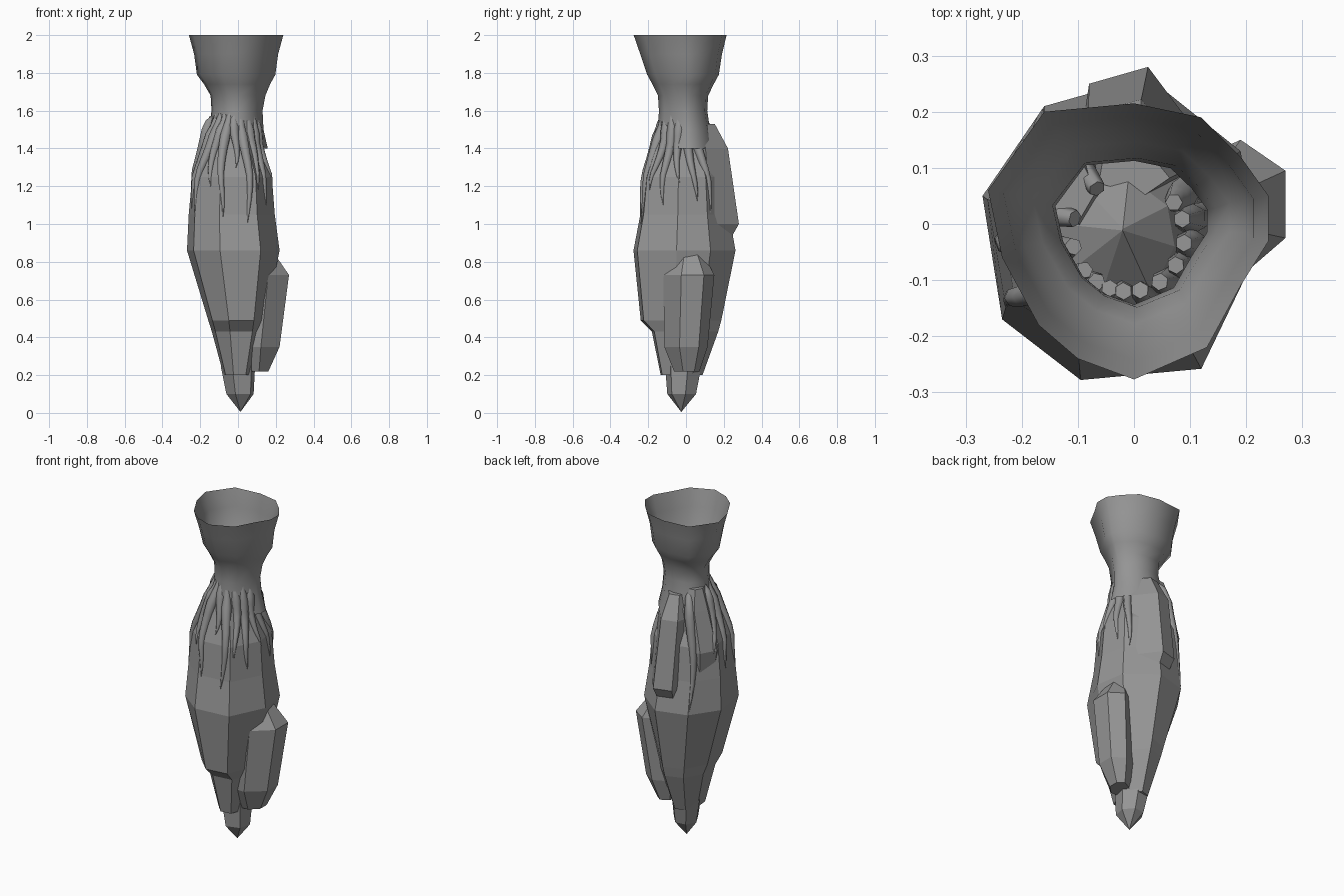
import bpy, bmesh, math
from mathutils import Vector
from mathutils.bvhtree import BVHTree

if "Cube" in bpy.data.objects:
    bpy.data.objects.remove(bpy.data.objects["Cube"])

stone = bpy.data.materials.new("stone grey")
stone.use_nodes = True
grey = (0.3, 0.3, 0.3, 1)
stone.diffuse_color = grey
stone.node_tree.nodes["Principled BSDF"].inputs["Base Color"].default_value = grey


def loft(name, section, rings, caps=True, smooth=False, pivot=None):
    """Stack scaled, shifted copies of a section; rings are (z, x scale, y scale, dx, dy)."""
    bm = bmesh.new()
    c = Vector(pivot) if pivot else sum((Vector(p) for p in section), Vector((0, 0))) / len(section)
    rows = []
    for z, sx, sy, dx, dy in rings:
        rows.append([bm.verts.new((c.x + (x - c.x) * sx + dx, c.y + (y - c.y) * sy + dy, z))
                     for x, y in section])
    for a, b in zip(rows, rows[1:]):
        for i in range(len(a)):
            j = (i + 1) % len(a)
            bm.faces.new((a[i], a[j], b[j], b[i]))
    if caps:
        bm.faces.new(rows[0])
        bm.faces.new(rows[-1])
    bmesh.ops.remove_doubles(bm, verts=bm.verts, dist=0.002)
    bmesh.ops.recalc_face_normals(bm, faces=bm.faces)
    mesh = bpy.data.meshes.new(name)
    bm.to_mesh(mesh)
    tree = BVHTree.FromBMesh(bm)
    bm.free()
    mesh.materials.append(stone)
    for f in mesh.polygons:
        f.use_smooth = smooth
    ob = bpy.data.objects.new(name, mesh)
    bpy.context.collection.objects.link(ob)
    return tree


# Main crystal, widest at mid height with a step low on the front
main_tree = loft("main_crystal",
    [(-.27, .05), (-.235, -.17), (-.095, -.278), (.12, -.258),
     (.22, -.05), (.19, .13), (.025, .262), (-.16, .21)],
    [(1.62, .005, .005, -.02, -.01), (1.52, .42, .4, -.02, -.02), (1.25, .86, .8, -.01, 0),
     (1.05, .93, .87, -.01, 0), (.86, 1, 1, 0, 0), (.49, .62, .79, .01, -.02),
     (.43, .55, .65, .01, 0), (.2, .3, .41, .005, -.02)], pivot=(0, 0))

# Pointed crystal at the bottom end
loft("tip_crystal",
    [(-.09, 0), (-.03, -.11), (.07, -.08), (.09, .01), (.03, .08), (-.05, .07)],
    [(.45, 1, 1, 0, 0), (.24, 1, 1, 0, 0), (.1, .8, .8, .01, -.01), (.005, .005, .005, .01, -.02)])

# Side shard, low on the left, broad at the front
loft("left_shard",
    [(.27, -.025), (.27, .095), (.19, .15), (.08, .1), (.06, -.12), (.16, -.12)],
    [(.86, .5, .5, -.04, 0), (.73, 1, 1, 0, 0), (.35, .9, .85, -.04, -.015),
     (.22, .45, .5, -.055, -.01)])

# Back shard, high up
loft("back_shard",
    [(.025, .28), (-.08, .25), (-.1, .12), (.05, .08), (.13, .14)],
    [(1.53, .55, .5, -.01, -.075), (1.4, .9, .85, -.01, -.042), (1.0, 1, 1, 0, 0),
     (.9, .75, .75, 0, -.03)])

# Upper shard on the right
right_tree = loft("right_shard",
    [(-.24, .06), (-.22, -.02), (-.12, -.06), (-.05, .06), (-.1, .16), (-.19, .15)],
    [(1.57, .45, .45, .04, 0), (1.45, .8, .8, .035, 0), (1.22, 1, 1, -.01, 0),
     (1.05, .8, .8, 0, 0)])

# Open flared collar
rim = [(-.16, .2), (0, .215), (.12, .19), (.19, .12), (.24, .05), (.24, -.03), (.19, -.11),
       (.13, -.22), (0, -.277), (-.1, -.24), (-.17, -.18), (-.235, -.06), (-.26, .06)]
loft("collar", rim,
    [(2, 1, 1, 0, 0), (1.9, .89, .88, 0, .005), (1.79, .83, .77, 0, .015),
     (1.74, .7, .66, .005, .015), (1.68, .58, .54, .01, .015), (1.6, .54, .52, .005, .015),
     (1.5, .58, .56, 0, .02), (1.4, .67, .63, 0, .02)],
    caps=False, smooth=True, pivot=(-.01, -.03))


def root(index, angle, tip_z, width):
    """Tapered strand that runs from the collar down over the crystal surface."""
    cu = bpy.data.curves.new("root_%d" % index, "CURVE")
    cu.dimensions = "3D"
    cu.bevel_depth = 1
    cu.bevel_resolution = 1
    cu.use_fill_caps = True
    sp = cu.splines.new("POLY")
    n = 10
    sp.points.add(n - 1)
    for i in range(n):
        t = i / (n - 1)
        z = 1.58 + (tip_z - 1.58) * t
        a = math.radians(angle + 4 * math.sin(5 * t + index))
        out = Vector((math.cos(a), math.sin(a), 0))
        centre = Vector((-.01, -.02 * (1 - t), z))
        r = .1 + .03 * min(1, t * 2)
        for tree in (main_tree, right_tree):
            hit = tree.ray_cast(centre + out, -out)[0]
            if hit:
                r = max(r, (hit - centre).dot(out))
        p = centre + out * r
        sp.points[i].co = (p.x, p.y, p.z, 1)
        sp.points[i].radius = width * min(.4 + 2 * t, (1 - t) ** .75) + .002
    cu.materials.append(stone)
    ob = bpy.data.objects.new("root_%d" % index, cu)
    bpy.context.collection.objects.link(ob)


# Roots gripping the crystal
roots = [(215, 1.06), (232, 1.2), (250, 1.04), (268, 1.3), (286, 1.0), (305, 1.18), (325, 1.1),
         (348, 1.22), (15, 1.12), (38, 1.06), (128, .88), (165, 1.2), (190, 1.08)]
for k, (ang, tip) in enumerate(roots):
    root(k + 1, ang, tip, .034)
